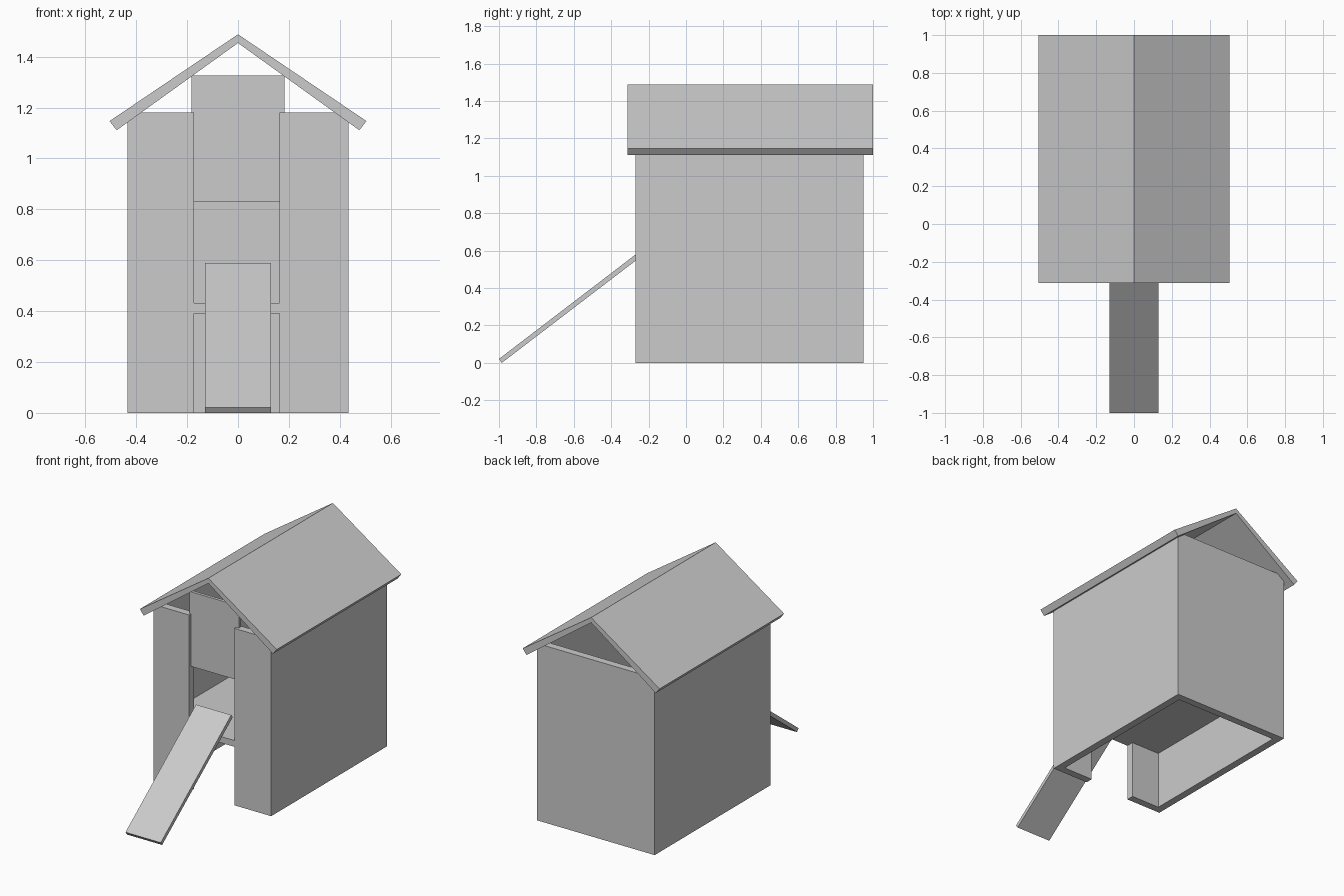
import bpy
import bmesh

cube = bpy.data.objects.get("Cube")
if cube:
    bpy.data.objects.remove(cube, do_unlink=True)

grey = bpy.data.materials.new("plain_grey")
grey.use_nodes = True
grey.diffuse_color = (0.6, 0.6, 0.6, 1)
grey.node_tree.nodes["Principled BSDF"].inputs["Base Color"].default_value = (0.6, 0.6, 0.6, 1)


def extrude_profile(name, points, place, depth):
    """Close a flat outline, placed in space by a function, and extrude it."""
    bm = bmesh.new()
    face = bm.faces.new([bm.verts.new(place(a, b)) for a, b in points])
    moved = bmesh.ops.extrude_face_region(bm, geom=[face])["geom"]
    verts = [v for v in moved if isinstance(v, bmesh.types.BMVert)]
    bmesh.ops.translate(bm, verts=verts, vec=depth)
    bmesh.ops.recalc_face_normals(bm, faces=bm.faces)
    mesh = bpy.data.meshes.new(name)
    bm.to_mesh(mesh)
    bm.free()
    mesh.materials.append(grey)
    obj = bpy.data.objects.new(name, mesh)
    bpy.context.collection.objects.link(obj)
    return obj


def box(name, x0, x1, y0, y1, z0, z1):
    outline = [(x0, y0), (x1, y0), (x1, y1), (x0, y1)]
    return extrude_profile(name, outline, lambda x, y: (x, y, z0), (0, 0, z1 - z0))


# Walls: one plan outline, open at the doorway, top and bottom
W, FRONT, BACK, T = 0.434, -0.27, 0.95, 0.05
GAP_L, GAP_R = -0.172, 0.163
plan = [(GAP_R, FRONT), (W, FRONT), (W, BACK), (-W, BACK), (-W, FRONT), (GAP_L, FRONT),
        (GAP_L, FRONT + T), (T - W, FRONT + T), (T - W, BACK - T),
        (W - T, BACK - T), (W - T, FRONT + T), (GAP_R, FRONT + T)]
extrude_profile("walls", plan, lambda x, y: (x, y, 0), (0, 0, 1.18))

# Raised floor: fills the room and reaches through the doorway
floor = [(GAP_R, FRONT), (GAP_R, FRONT + T), (W - T, FRONT + T), (W - T, BACK - T),
         (T - W, BACK - T), (T - W, FRONT + T), (GAP_L, FRONT + T), (GAP_L, FRONT)]
extrude_profile("floor", floor, lambda x, y: (x, y, 0.39), (0, 0, 0.042))

# Sliding door, lifted open
box("sliding_door", -0.182, 0.182, -0.25, -0.23, 0.83, 1.327)

# Gabled roof
roof = [(0, 1.488), (0.505, 1.147), (0.477, 1.111), (0, 1.454), (-0.477, 1.111), (-0.505, 1.147)]
extrude_profile("roof", roof, lambda x, z: (x, -0.313, z), (0, 1.313, 0))

# Entry ramp
ramp = [(-1, 0.021), (-0.257, 0.589), (-0.241, 0.568), (-0.985, 0)]
extrude_profile("ramp", ramp, lambda y, z: (-0.13, y, z), (0.26, 0, 0))
